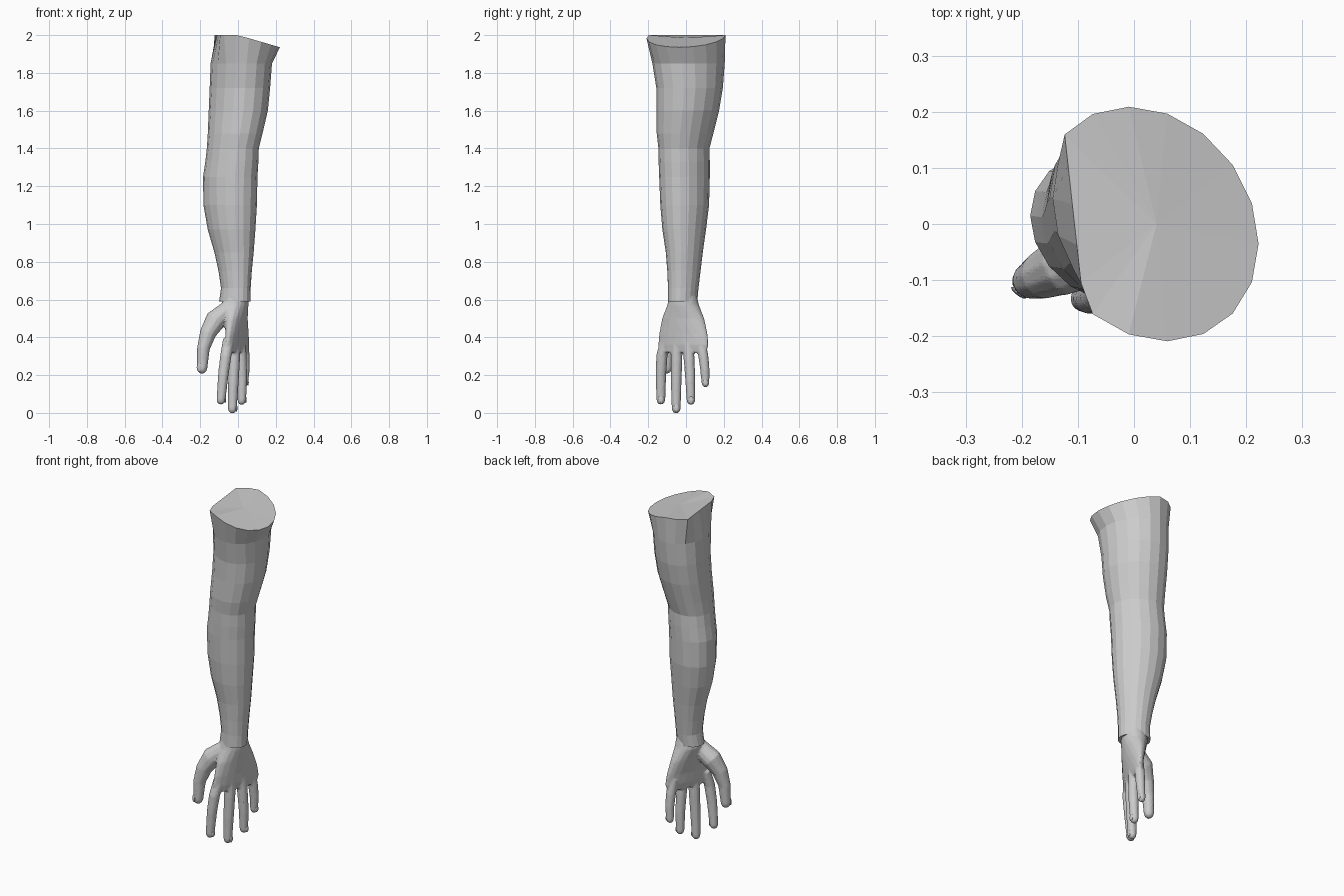
import bpy, bmesh, math
from mathutils import Vector

if "Cube" in bpy.data.objects:
    bpy.data.objects.remove(bpy.data.objects["Cube"])

SIDES = 18


def finish(bm, name):
    bmesh.ops.recalc_face_normals(bm, faces=bm.faces[:])
    me = bpy.data.meshes.new(name)
    bm.to_mesh(me)
    bm.free()
    ob = bpy.data.objects.new(name, me)
    bpy.context.collection.objects.link(ob)
    return ob


def loft(bm, rings):
    """Bridge rings of points and close both ends; returns end vertex loops."""
    loops = [[bm.verts.new(p) for p in r] for r in rings]
    n = len(loops[0])
    for a, b in zip(loops, loops[1:]):
        for i in range(n):
            j = (i + 1) % n
            bm.faces.new((a[i], a[j], b[j], b[i]))
    return loops[0], loops[-1]


def oval(z, cx, cy, rx, ry, skew=0.0, shear=0.0):
    pts = []
    for i in range(SIDES):
        t = 2 * math.pi * i / SIDES
        dy = ry * math.sin(t + skew)
        pts.append(Vector((cx + rx * math.cos(t) + shear * dy, cy + dy, z)))
    return pts


def tube(bm, path, n=12):
    """Round-tipped finger from (x, y, z, radius) stations."""
    pts = [Vector(p[:3]) for p in path]
    rad = [p[3] for p in path]
    end, r = (pts[-1] - pts[-2]).normalized(), rad[-1]
    base = pts[-1].copy()
    for deg in (30, 55, 80):
        a = math.radians(deg)
        pts.append(base + end * r * 1.1 * math.sin(a))
        rad.append(r * math.cos(a))
    rings = []
    for i, p in enumerate(pts):
        d = (pts[min(i + 1, len(pts) - 1)] - pts[max(i - 1, 0)]).normalized()
        u = d.cross(Vector((0, 1, 0))).normalized()
        v = d.cross(u)
        rings.append([p + rad[i] * (u * math.cos(k * math.tau / n) + v * math.sin(k * math.tau / n))
                      for k in range(n)])
    a, b = loft(bm, rings)
    bm.faces.new(a)
    bm.faces.new(b)


# Arm: z, x min, x max, y min, y max
ARM = [
    (1.85, -.145, .180, -.178, .205),
    (1.72, -.150, .170, -.157, .195),
    (1.60, -.155, .158, -.155, .175),
    (1.48, -.160, .130, -.155, .145),
    (1.40, -.165, .110, -.146, .124),
    (1.33, -.173, .108, -.145, .126),
    (1.25, -.185, .103, -.142, .126),
    (1.10, -.183, .100, -.136, .122),
    (0.97, -.160, .092, -.125, .106),
    (0.85, -.125, .083, -.107, .089),
    (0.75, -.103, .073, -.099, .077),
    (0.66, -.090, .067, -.095, .066),
    (0.59, -.100, .067, -.096, .060),
]
top = oval(2.0, 0.025, 0.0, 0.197, 0.209, -0.17)
for p in top:                       # flat inner side, rim falling to the outside
    p.x = max(p.x, -.106 - .11 * p.y)
    p.z = 2.0 - .29 * max(0, p.x)
rings = [top] + [oval(z, (a + b) / 2, (c + d) / 2, (b - a) / 2, (d - c) / 2, -0.17)
                 for z, a, b, c, d in ARM]
bm = bmesh.new()
rim, wrist = loft(bm, rings)
bm.faces.new(wrist)
hub = bm.verts.new((0.04, 0, 1.985))   # fan cap on the cut end
for i in range(SIDES):
    bm.faces.new((rim[i], rim[(i + 1) % SIDES], hub))
finish(bm, "arm")

# Hand: palm and digits fused into one skin
PALM = [
    (.63, -.012, -.016, .068, .070, 0),
    (.57, -.015, -.015, .070, .085, .10),
    (.50, -.010, -.015, .055, .112, .25),
    (.42, -.005, -.014, .042, .129, .35),
    (.36, -.005, -.014, .036, .134, .40),
    (.32, -.005, -.014, .026, .124, .40),
]
DIGITS = {
    "index": [(-.05, -.105, .39, .030), (-.065, -.128, .30, .030), (-.078, -.133, .20, .028), (-.090, -.133, .07, .024)],
    "middle": [(-.015, -.048, .39, .030), (-.020, -.050, .28, .031), (-.025, -.052, .15, .028), (-.030, -.052, .023, .024)],
    "ring": [(.012, .010, .39, .029), (.018, .017, .28, .029), (.022, .023, .17, .027), (.020, .026, .067, .023)],
    "little": [(.028, .075, .39, .027), (.035, .092, .30, .027), (.037, .100, .23, .025), (.033, .103, .158, .021)],
    "thumb": [(-.04, -.05, .56, .045), (-.12, -.07, .49, .056), (-.16, -.09, .42, .044), (-.183, -.10, .34, .034), (-.190, -.102, .238, .028)],
}
bm = bmesh.new()
a, b = loft(bm, [oval(z, cx, cy, rx, ry, 0, sh) for z, cx, cy, rx, ry, sh in PALM])
bm.faces.new(a)
bm.faces.new(b)
for path in DIGITS.values():
    tube(bm, path)
hand = finish(bm, "hand")
rm = hand.modifiers.new("fuse", 'REMESH')
rm.mode = 'VOXEL'
rm.voxel_size = 0.006
sm = hand.modifiers.new("soften", 'SMOOTH')
sm.factor = 0.5
sm.iterations = 4
de = hand.modifiers.new("facets", 'DECIMATE')
de.ratio = 0.25

# Nails: thin ovals on the back of each digit tip
for name, path in DIGITS.items():
    x, y, z, r = path[-1]
    out = Vector((-.6, -.8, 0)) if name == "thumb" else Vector((1, 0, 0))
    bm = bmesh.new()
    bmesh.ops.create_uvsphere(bm, u_segments=10, v_segments=6, radius=1)
    nail = finish(bm, name + "_nail")
    nail.scale = (.005, r * .6, r * .8)
    nail.rotation_euler.z = math.atan2(out.y, out.x)
    nail.location = Vector((x, y, z + r * .1)) + out * (r * .92)
